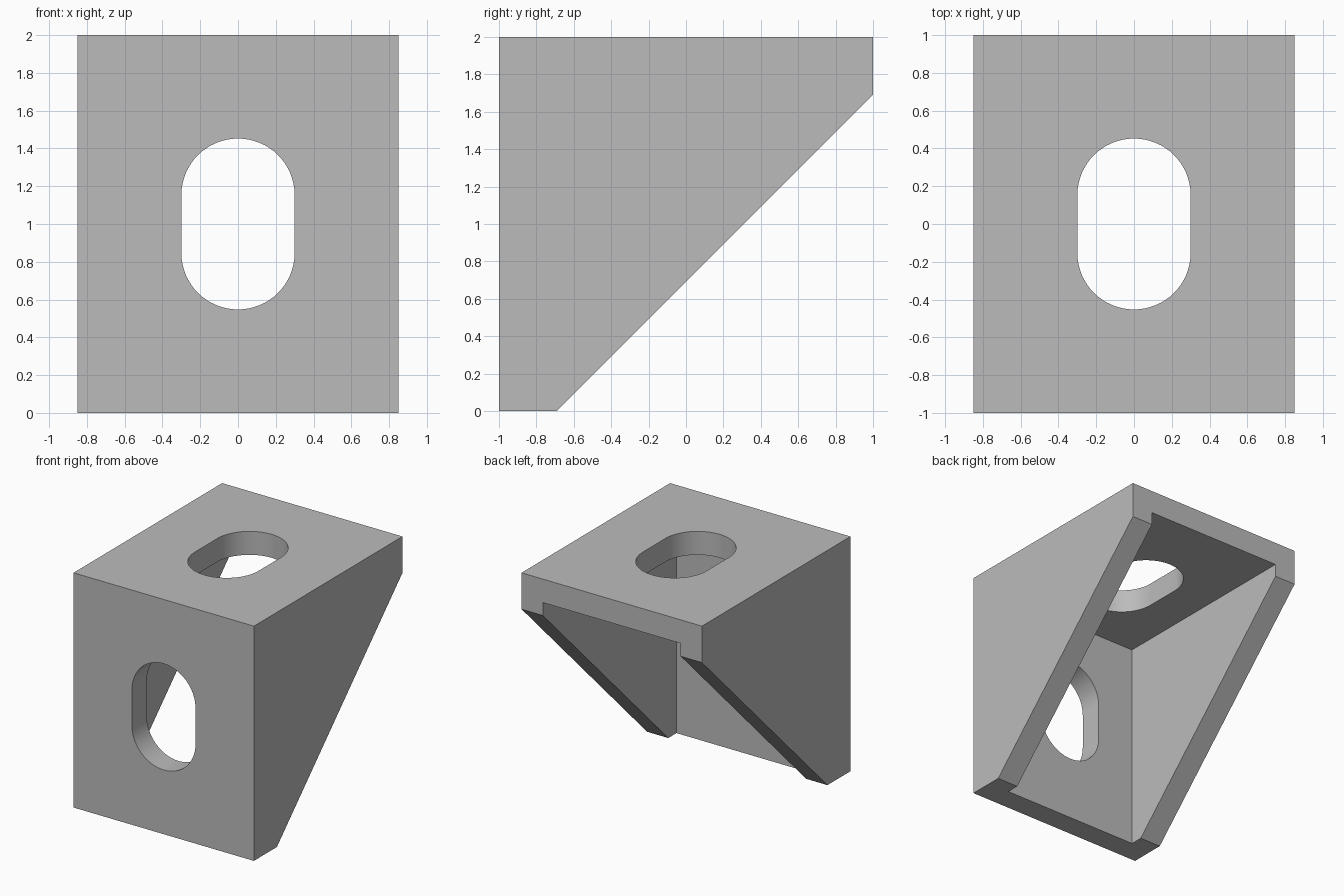
import bpy, bmesh, math
from mathutils import Matrix

if "Cube" in bpy.data.objects:
    bpy.data.objects.remove(bpy.data.objects["Cube"])

HALF_W, WALL, LIP = 0.85, 0.2, 0.31   # half width, wall thickness, end lip

grey = bpy.data.materials.new("grey")
grey.diffuse_color = (0.5, 0.5, 0.5, 1)
grey.use_nodes = True
grey.node_tree.nodes["Principled BSDF"].inputs["Base Color"].default_value = grey.diffuse_color


def prism(name, points, depth, matrix):
    """Extrude a 2D outline symmetrically along local z, then place it."""
    bm = bmesh.new()
    face = bm.faces.new([bm.verts.new((x, y, -depth / 2)) for x, y in points])
    new = bmesh.ops.extrude_face_region(bm, geom=[face])["geom"]
    bmesh.ops.translate(bm, vec=(0, 0, depth),
                        verts=[v for v in new if isinstance(v, bmesh.types.BMVert)])
    bmesh.ops.recalc_face_normals(bm, faces=bm.faces)
    bm.transform(matrix)
    mesh = bpy.data.meshes.new(name)
    bm.to_mesh(mesh)
    bm.free()
    mesh.materials.append(grey)
    obj = bpy.data.objects.new(name, mesh)
    bpy.context.collection.objects.link(obj)
    return obj


def slot_outline(radius=0.3, half_len=0.4525, steps=32):
    c = half_len - radius
    pts = []
    for sign, start in ((1, 0), (-1, math.pi)):
        for i in range(steps + 1):
            a = start + math.pi * i / steps
            pts.append((radius * math.cos(a), sign * c + radius * math.sin(a)))
    return pts


# Local x, y, z of a side profile become world y, z, x
side = Matrix(((0, 0, 1, 0), (1, 0, 0, 0), (0, 1, 0, 0), (0, 0, 0, 1)))
upright = Matrix.Rotation(math.pi / 2, 4, 'X')

# Bracket body: wedge profile with cut-off tips
body = prism("corner_bracket",
             [(-1, 0), (LIP - 1, 0), (1, 2 - LIP), (1, 2), (-1, 2)],
             2 * HALF_W, side)

# Cutters: inner pocket between the side webs, and a slot through each plate
k = WALL - 1
cutters = [
    prism("pocket_cutter", [(k, -1), (2, -1), (2, 2 - WALL), (k, 2 - WALL)],
          2 * (HALF_W - WALL), side),
    prism("front_slot_cutter", slot_outline(), 0.5,
          Matrix.Translation((0, -0.95, 1)) @ upright),
    prism("top_slot_cutter", slot_outline(), 0.5, Matrix.Translation((0, 0, 1.95))),
]
for cutter in cutters:
    cutter.hide_render = True
    cutter.display_type = 'WIRE'
    mod = body.modifiers.new(cutter.name, 'BOOLEAN')
    mod.operation = 'DIFFERENCE'
    mod.solver = 'EXACT'
    mod.object = cutter

# Bake the cuts, then smooth only the rounded slot walls
bpy.context.view_layer.objects.active = body
body.select_set(True)
for mod in list(body.modifiers):
    bpy.ops.object.modifier_apply(modifier=mod.name)
for cutter in cutters:
    bpy.data.objects.remove(cutter)
bpy.ops.object.shade_smooth_by_angle(angle=math.radians(30))
